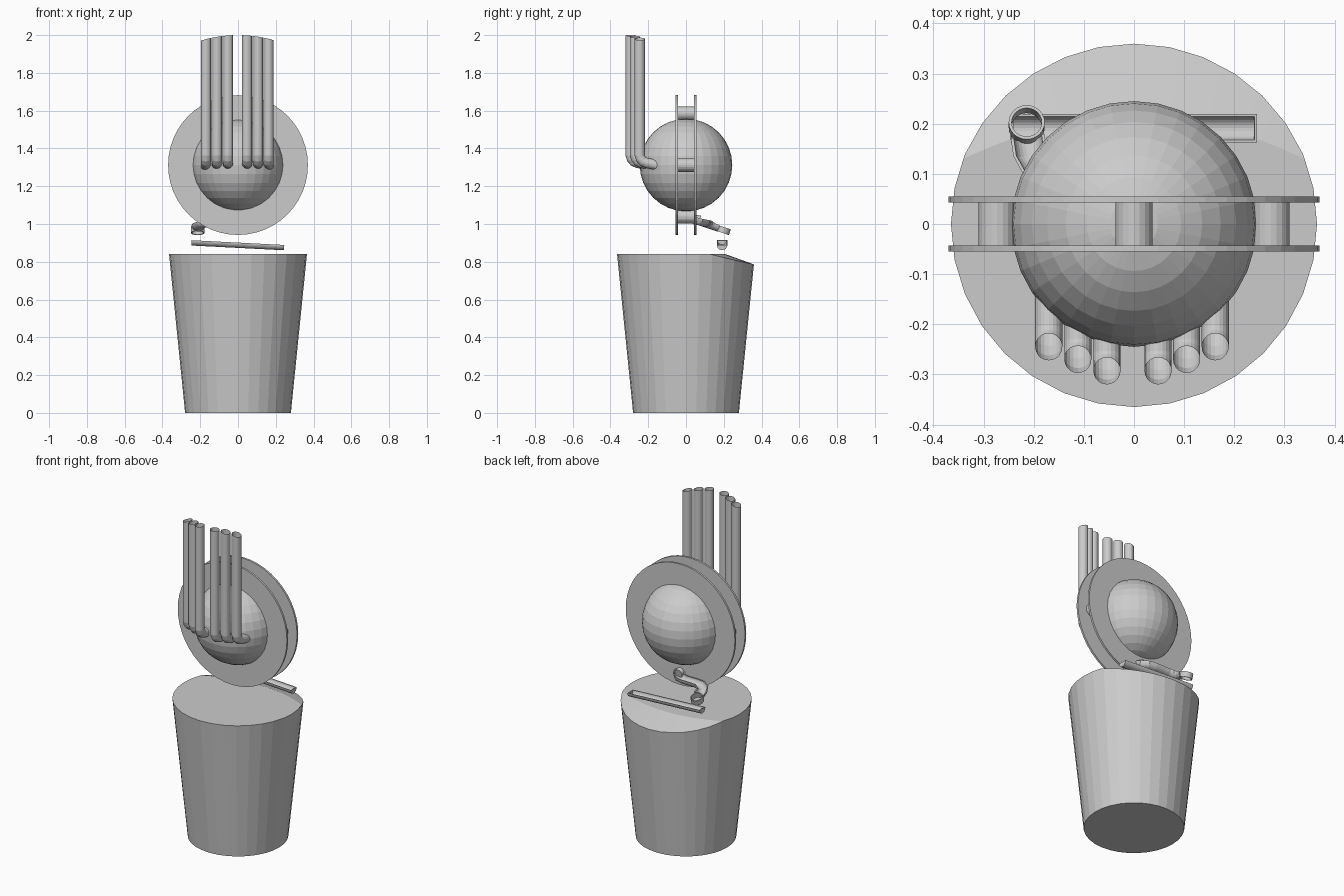
import bpy, bmesh, math
from math import sin, cos, pi
from mathutils import Vector, Matrix

if "Cube" in bpy.data.objects:
    bpy.data.objects.remove(bpy.data.objects["Cube"])

CZ = 1.312  # height of the globe centre


def finish(name, bm):
    bmesh.ops.recalc_face_normals(bm, faces=bm.faces)
    me = bpy.data.meshes.new(name)
    bm.to_mesh(me)
    bm.free()
    ob = bpy.data.objects.new(name, me)
    bpy.context.collection.objects.link(ob)
    return ob


def cone(name, r1, r2, z0, z1, seg, loc=(0, 0, 0), rot=Matrix()):
    bm = bmesh.new()
    m = Matrix.Translation(loc) @ rot @ Matrix.Translation((0, 0, (z0 + z1) / 2))
    bmesh.ops.create_cone(bm, cap_ends=True, segments=seg, radius1=r1, radius2=r2,
                          depth=z1 - z0, matrix=m)
    return finish(name, bm)


def sweep(name, path, section, side=None, caps=True):
    """Sweep a closed section of (side, up) points along a path."""
    bm = bmesh.new()
    path = [Vector(p) for p in path]
    rings = []
    for i, p in enumerate(path):
        t = (path[min(i + 1, len(path) - 1)] - path[max(i - 1, 0)]).normalized()
        s = Vector(side) if side else t.cross(Vector((0, 0, 1))).normalized()
        u = s.cross(t).normalized()
        rings.append([bm.verts.new(p + s * a + u * b) for a, b in section])
    n = len(section)
    for r, q in zip(rings, rings[1:]):
        for k in range(n):
            bm.faces.new((r[k], r[(k + 1) % n], q[(k + 1) % n], q[k]))
    if caps:
        bm.faces.new(rings[0])
        bm.faces.new(rings[-1])
    return finish(name, bm)


def lathe(name, profile, seg, matrix):
    """Revolve a closed (radius, height) profile."""
    bm = bmesh.new()
    rings = [[bm.verts.new(matrix @ Vector((r * cos(2 * pi * i / seg), r * sin(2 * pi * i / seg), h)))
              for r, h in profile] for i in range(seg)]
    n = len(profile)
    for i in range(seg):
        a, b = rings[i], rings[(i + 1) % seg]
        for k in range(n):
            bm.faces.new((a[k], b[k], b[(k + 1) % n], a[(k + 1) % n]))
    return finish(name, bm)


def circle(r, n=20):
    return [(r * cos(2 * pi * k / n), r * sin(2 * pi * k / n)) for k in range(n)]


def half_pipe(r, t, n=12):
    arc = [pi + pi * k / n for k in range(n + 1)]
    return ([(r * cos(a), r * sin(a)) for a in arc]
            + [((r - t) * cos(a), (r - t) * sin(a)) for a in reversed(arc)])


# tapered pedestal, its top sloping away at the back
pedestal = cone("pedestal", 0.28, 0.365, 0, 0.84, 32)
slope = 0.36
apex = 0.84 + 0.76 * slope
cutter = cone("slope_cutter", (apex + 0.1) / slope, 0, -0.1, apex, 128, (0, -0.55, 0))
cutter.hide_render = True
mod = pedestal.modifiers.new("slope", 'BOOLEAN')
mod.operation = 'INTERSECT'
mod.solver = 'EXACT'
mod.object = cutter
bpy.context.view_layer.objects.active = pedestal
bpy.ops.object.modifier_apply(modifier=mod.name)
bpy.data.objects.remove(cutter)

# globe
bm = bmesh.new()
bmesh.ops.create_uvsphere(bm, u_segments=32, v_segments=16, radius=0.245,
                          matrix=Matrix.Translation((0, 0, CZ)))
finish("globe", bm)

# two ring plates around the globe, joined by four spacers
to_y = Matrix.Rotation(pi / 2, 4, 'X')
for label, y in (("front", -0.049), ("back", 0.049)):
    lathe(label + "_ring_plate", [(0.235, -0.006), (0.37, -0.006), (0.37, 0.006), (0.235, 0.006)],
          48, Matrix.Translation((0, y, CZ)) @ to_y)
for k in range(4):
    a = k * pi / 2
    cone("spacer_%d" % k, 0.037, 0.037, -0.045, 0.045, 20,
         (0.273 * cos(a), 0, CZ + 0.273 * sin(a)), to_y)

# six upright pipes with elbows into the globe, tops following an arc
pipes = [(-0.170, -0.245), (-0.112, -0.27), (-0.054, -0.293),
         (0.048, -0.293), (0.105, -0.27), (0.162, -0.245)]
for k, (x, y) in enumerate(pipes):
    path = [(x, y, 1.95), (x, y, 1.362), (x, y + 0.006, 1.345), (x, y + 0.018, 1.331),
            (x, y + 0.036, 1.323), (x, -0.12, 1.305)]
    pipe = sweep("pipe_%d" % k, path, circle(0.027), side=(1, 0, 0), caps=False)
    for v in pipe.data.vertices:
        if v.co.z > 1.9:
            v.co.z = 2.0 - 0.75 * v.co.x ** 2

# curved spout running down from the back plate to an open ring
plan = [(0.0, 0.045), (-0.004, 0.075), (-0.025, 0.095), (-0.06, 0.1), (-0.12, 0.1),
        (-0.165, 0.103), (-0.195, 0.12), (-0.208, 0.145), (-0.212, 0.175)]
spout_z = lambda y: 1.035 - 0.34 * (y - 0.05)
sweep("spout_channel", [(x, y, spout_z(y)) for x, y in plan], half_pipe(0.034, 0.006))
sweep("spout_inlet", [(0, 0.04, 1.025), (0, 0.075, 1.018)], circle(0.026))
tilt = Matrix.Rotation(-math.atan(0.34), 4, 'X')
lathe("spout_ring", [(0.03, -0.032), (0.036, -0.032), (0.036, 0), (0.03, 0)], 24,
      Matrix.Translation((-0.214, 0.203, spout_z(0.203))) @ tilt)

# sloping collecting tray with closed ends
ty, r = 0.191, 0.028
tray_z = lambda x: 0.902 + 0.012 - 0.025 * (x + 0.245) / 0.49
sweep("tray", [(x, ty, tray_z(x)) for x in (-0.245, 0.245)], half_pipe(r, 0.005))
for label, x0 in (("left", -0.245), ("right", 0.240)):
    cap = [(r * cos(pi + pi * k / 12), r * sin(pi + pi * k / 12)) for k in range(13)]
    sweep("tray_end_" + label, [(x, ty, tray_z(x)) for x in (x0, x0 + 0.005)], cap)
